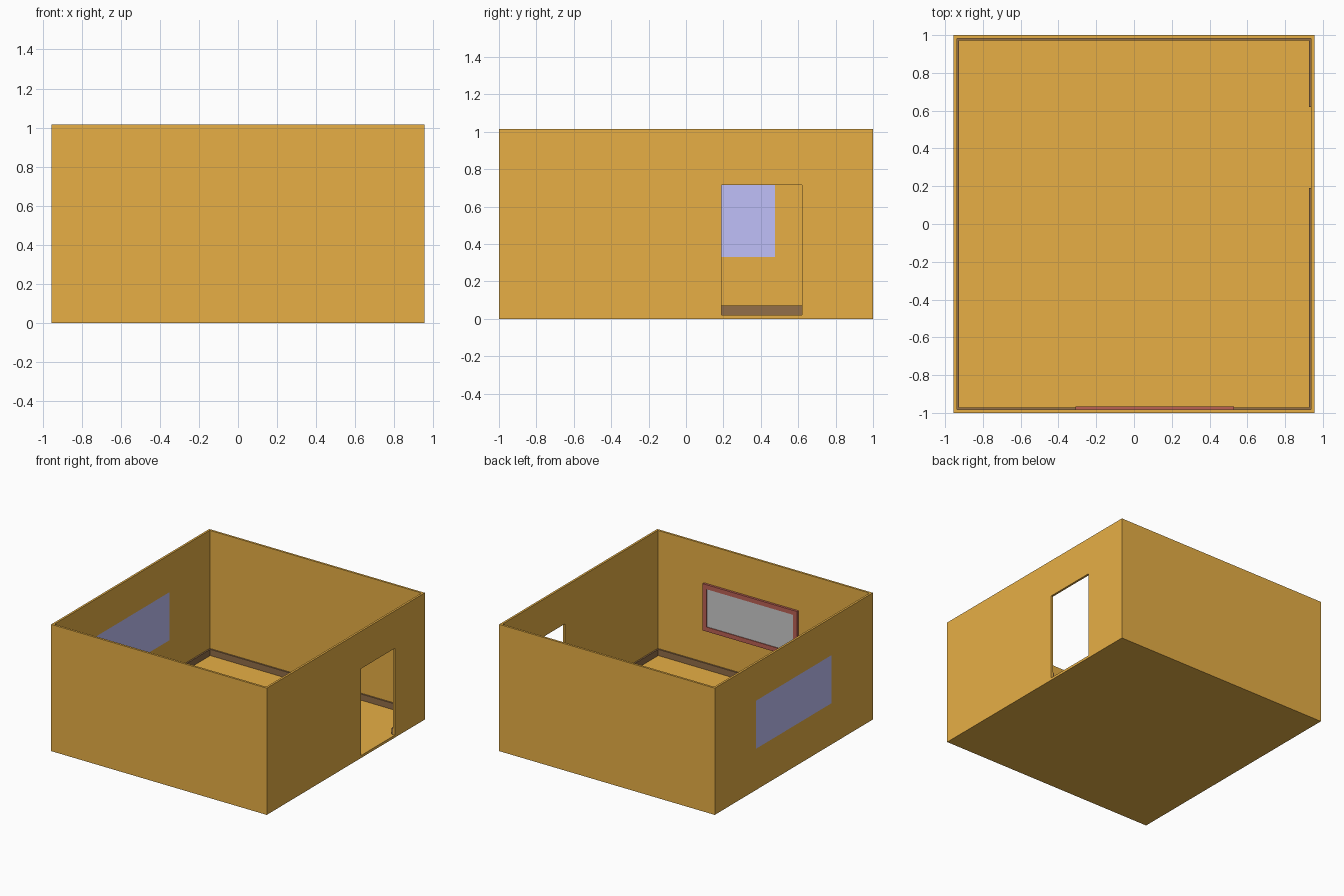
import bpy

if "Cube" in bpy.data.objects:
    bpy.data.objects.remove(bpy.data.objects["Cube"])

X, Y, H = 0.955, 1.0, 1.015      # outer half sizes and height
T, F = 0.017, 0.02               # wall and floor thickness
XI, YI = X - T, Y - T


def material(name, rgb):
    m = bpy.data.materials.new(name)
    m.diffuse_color = (*rgb, 1)
    m.use_nodes = True
    m.node_tree.nodes["Principled BSDF"].inputs["Base Color"].default_value = m.diffuse_color
    return m


def box(name, lo, hi, mat=None):
    bpy.ops.mesh.primitive_cube_add(size=1)
    ob = bpy.context.object
    ob.name = name
    ob.location = [(a + b) / 2 for a, b in zip(lo, hi)]
    ob.scale = [b - a for a, b in zip(lo, hi)]
    bpy.ops.object.transform_apply(location=True, scale=True)
    if mat:
        ob.data.materials.append(mat)
    return ob


def cut(target, lo, hi):
    cutter = box("cutter", lo, hi)
    mod = target.modifiers.new("cut", 'BOOLEAN')
    mod.operation, mod.object, mod.solver = 'DIFFERENCE', cutter, 'EXACT'
    bpy.context.view_layer.objects.active = target
    bpy.ops.object.modifier_apply(modifier=mod.name)
    bpy.data.objects.remove(cutter)


wood = material("wood", (0.80, 0.43, 0.06))
dark = material("dark_wood", (0.29, 0.156, 0.065))
glass = material("glass", (0.53, 0.53, 0.95))
red = material("red_wood", (0.50, 0.12, 0.09))

# Room shell: floor and four walls, open at the top
room = box("room_shell", (-X, -Y, 0), (X, Y, H), wood)
cut(room, (-XI, -YI, F), (XI, YI, H + 0.5))

# Doorway in the right wall, window opening in the left wall
DOOR = (0.19, 0.62)
WIN = (-0.475, 0.475)
cut(room, (XI - 0.1, DOOR[0], F), (X + 0.1, DOOR[1], 0.715))
cut(room, (-X - 0.1, WIN[0], 0.33), (-XI + 0.1, WIN[1], 0.715))
box("window_pane", (-X, WIN[0], 0.33), (-XI, WIN[1], 0.715), glass)

# Skirting boards, interrupted at the doorway
S, Z = 0.012, 0.07
box("skirting_left", (-XI, -YI, F), (-XI + S, YI, Z), dark)
box("skirting_right_front", (XI - S, -YI, F), (XI, DOOR[0], Z), dark)
box("skirting_right_back", (XI - S, DOOR[1], F), (XI, YI, Z), dark)
for name, s in (("front", -1), ("back", 1)):
    ys = sorted((s * YI, s * (YI - S)))
    box("skirting_" + name, (-XI + S, ys[0], F), (XI - S, ys[1], Z), dark)

# Framed board hung on the inside of the front wall
x0, x1, z0, z1, b = -0.31, 0.53, 0.33, 0.705, 0.036
frame = box("board_frame", (x0, -YI, z0), (x1, -YI + 0.018, z1), red)
cut(frame, (x0 + b, -Y, z0 + b), (x1 - b, -YI + 0.1, z1 - b))
box("board_panel", (x0 + b, -YI, z0 + b), (x1 - b, -YI + 0.012, z1 - b))
